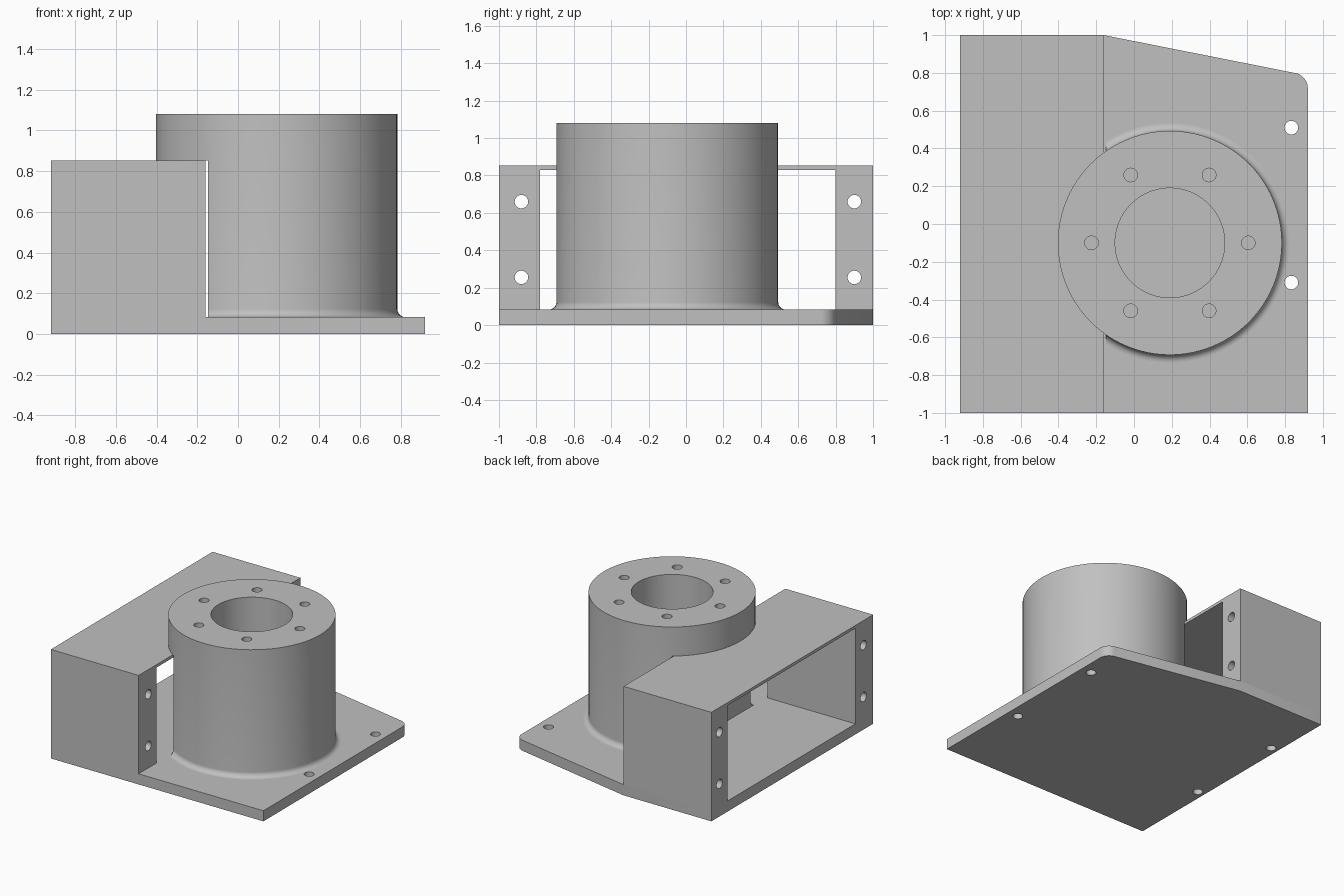
import bpy, bmesh, math
from mathutils import Matrix, Vector

if "Cube" in bpy.data.objects:
    bpy.data.objects.remove(bpy.data.objects["Cube"])

grey = bpy.data.materials.new("plain grey")
grey.use_nodes = True
colour = (0.53, 0.53, 0.53, 1)
grey.diffuse_color = colour
grey.node_tree.nodes["Principled BSDF"].inputs["Base Color"].default_value = colour

PLATE_TOP, BOX_TOP, TOP = 0.083, 0.853, 1.08
BOX_EDGE, FLAT = -0.16, -0.148
CX, CY, R, BORE, FILLET = 0.19, -0.10, 0.593, 0.29, 0.04
HOLE = 0.036


def make(name, bm):
    bmesh.ops.recalc_face_normals(bm, faces=bm.faces)
    mesh = bpy.data.meshes.new(name)
    bm.to_mesh(mesh)
    bm.free()
    obj = bpy.data.objects.new(name, mesh)
    bpy.context.collection.objects.link(obj)
    mesh.materials.append(grey)
    return obj


def prism(points, offset):
    """Extrude a closed outline of 3D points along an offset."""
    bm = bmesh.new()
    face = bm.faces.new([bm.verts.new(p) for p in points])
    out = bmesh.ops.extrude_face_region(bm, geom=[face], use_keep_orig=True)
    verts = [g for g in out["geom"] if isinstance(g, bmesh.types.BMVert)]
    bmesh.ops.translate(bm, verts=verts, vec=offset)
    return bm


def drills(centres, depth, axis="Z"):
    """Round cutters, all along one axis."""
    bm = bmesh.new()
    turn = Matrix.Rotation(math.pi / 2, 4, "Y") if axis == "X" else Matrix()
    for c in centres:
        bmesh.ops.create_cone(bm, cap_ends=True, segments=32, radius1=HOLE, radius2=HOLE,
                              depth=depth, matrix=Matrix.Translation(c) @ turn)
    return bm


def cut(obj, bm):
    cutter = make("cutter", bm)
    cutter.hide_render = True
    mod = obj.modifiers.new("cut", "BOOLEAN")
    mod.operation, mod.solver, mod.object = "DIFFERENCE", "EXACT", cutter
    select(obj)
    bpy.ops.object.modifier_apply(modifier=mod.name)
    bpy.data.objects.remove(cutter)


def select(obj):
    bpy.ops.object.select_all(action="DESELECT")
    obj.select_set(True)
    bpy.context.view_layer.objects.active = obj


# Base plate with a slanted back edge and one rounded corner
outline = [(-0.92, -1), (0.92, -1), (0.92, 0.786), (BOX_EDGE, 1), (-0.92, 1)]
bm = prism([(x, y, 0) for x, y in outline], (0, 0, PLATE_TOP))
corner = [e for e in bm.edges
          if all((v.co.xy - Vector((0.92, 0.786))).length < 0.001 for v in e.verts)]
bmesh.ops.bevel(bm, geom=corner, offset=0.065, offset_type="OFFSET",
                segments=10, profile=0.5, affect="EDGES")
base_plate = make("base_plate", bm)
# Through holes by the outer edge, blind ones under the housing
cut(base_plate, drills([(0.833, y, 0.04) for y in (0.51, -0.31)], 0.3))
cut(base_plate, drills([(-0.86, y, 0) for y in (0.51, -0.31)], 0.1))

# Open housing: two walls and a thin roof
arch = [(-1, PLATE_TOP), (-1, BOX_TOP), (1, BOX_TOP), (1, PLATE_TOP),
        (0.80, PLATE_TOP), (0.80, 0.83), (-0.78, 0.83), (-0.78, PLATE_TOP)]
housing = make("housing", prism([(-0.92, y, z) for y, z in arch], (BOX_EDGE + 0.92, 0, 0)))
cut(housing, drills([(-0.54, y, z) for y in (-0.88, 0.90) for z in (0.255, 0.66)], 1, "X"))

# Bored cylinder with a filleted foot
profile = [(BORE, 0.05), (R + FILLET, 0.05)]
for i in range(9):
    a = i / 8 * math.pi / 2
    profile.append((R + FILLET * (1 - math.sin(a)), PLATE_TOP + FILLET * (1 - math.cos(a))))
profile += [(R, TOP), (BORE, TOP)]
bm = bmesh.new()
ring = [bm.verts.new((CX + r, CY, z)) for r, z in profile]
edges = [bm.edges.new((ring[i - 1], ring[i])) for i in range(len(ring))]
bmesh.ops.spin(bm, geom=ring + edges, cent=(CX, CY, 0), axis=(0, 0, 1),
               angle=math.tau, steps=96, use_merge=True)
bmesh.ops.remove_doubles(bm, verts=bm.verts, dist=0.0005)
cylinder = make("cylinder", bm)
# Flat side below the overhang that rests on the housing
block = [(-1, -1), (FLAT, -1), (FLAT, 1), (-1, 1)]
cut(cylinder, prism([(x, y, -0.2) for x, y in block], (0, 0, BOX_TOP + 0.2)))
# Ring of six blind bolt holes
cut(cylinder, drills([(CX + 0.415 * math.cos(k * math.pi / 3),
                       CY + 0.415 * math.sin(k * math.pi / 3), TOP) for k in range(6)], 0.4))

for obj in (base_plate, housing, cylinder):
    select(obj)
    bpy.ops.object.shade_smooth_by_angle(angle=math.radians(30))
